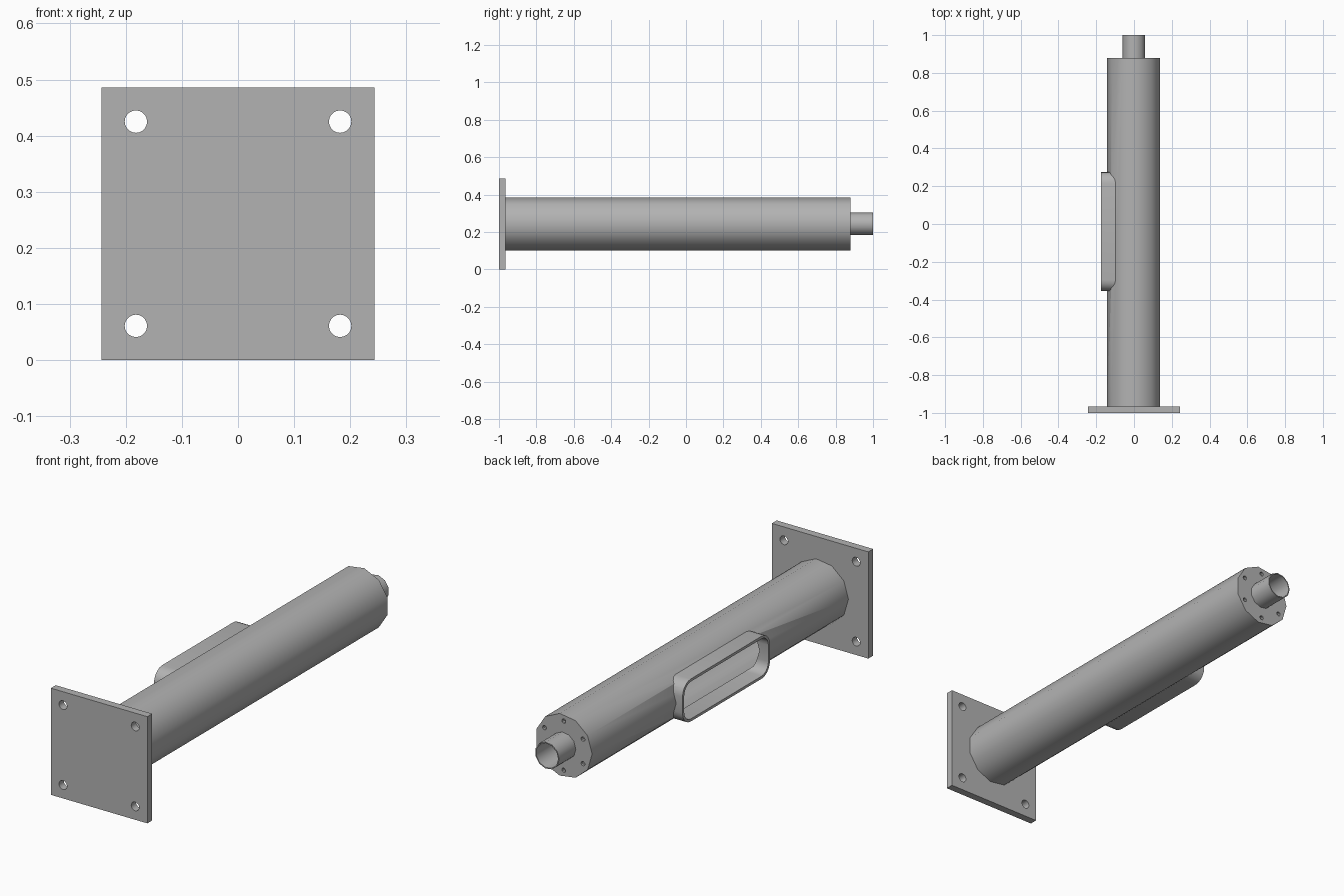
import bpy, bmesh
from math import cos, sin, pi, radians

if "Cube" in bpy.data.objects:
    bpy.data.objects.remove(bpy.data.objects["Cube"])

steel = bpy.data.materials.new("grey steel")
steel.use_nodes = True
steel.diffuse_color = (0.45, 0.45, 0.45, 1)
steel.node_tree.nodes["Principled BSDF"].inputs["Base Color"].default_value = (0.45, 0.45, 0.45, 1)

AXIS_Z = 0.243      # height of the tube axis
TUBE_R, WALL = 0.143, 0.013
TUBE_FRONT, TUBE_BACK = -0.965, 0.88


def circle(radius, sides, u=0.0, v=AXIS_Z):
    return [(u + radius * cos(pi + 2 * pi * k / sides),
             v + radius * sin(pi + 2 * pi * k / sides)) for k in range(sides)]


def rounded_rect(half_u, half_v, radius, u, v, steps=5):
    points = []
    for quarter, (su, sv) in enumerate([(1, 1), (-1, 1), (-1, -1), (1, -1)]):
        for k in range(steps + 1):
            a = (quarter + k / steps) * pi / 2
            points.append((u + su * (half_u - radius) + radius * cos(a),
                           v + sv * (half_v - radius) + radius * sin(a)))
    return points


def prism(name, profile, start, end, axis="y"):
    """Extrude a profile given in (x, z) along y, or in (y, z) along x."""
    bm = bmesh.new()

    def place(d):
        return [bm.verts.new((u, d, v) if axis == "y" else (d, u, v)) for u, v in profile]

    a, b = place(start), place(end)
    bm.faces.new(a)
    bm.faces.new(b)
    for i in range(len(a)):
        j = (i + 1) % len(a)
        bm.faces.new((a[i], a[j], b[j], b[i]))
    bmesh.ops.recalc_face_normals(bm, faces=bm.faces)
    mesh = bpy.data.meshes.new(name)
    bm.to_mesh(mesh)
    bm.free()
    mesh.materials.append(steel)
    obj = bpy.data.objects.new(name, mesh)
    bpy.context.collection.objects.link(obj)
    return obj


def activate(obj):
    bpy.ops.object.select_all(action="DESELECT")
    obj.select_set(True)
    bpy.context.view_layer.objects.active = obj


def cut(obj, cutters):
    for cutter in cutters:
        activate(obj)
        mod = obj.modifiers.new("cut", "BOOLEAN")
        mod.operation, mod.solver, mod.object = "DIFFERENCE", "EXACT", cutter
        bpy.ops.object.modifier_apply(modifier=mod.name)
        bpy.data.objects.remove(cutter)


def core():
    return prism("core_cutter", circle(TUBE_R - WALL, 11), TUBE_FRONT - 0.05, TUBE_BACK - 0.02)


def window(start, end, inset):
    return prism("window_rim", rounded_rect(0.315 - inset, 0.097 - inset, 0.06 - inset, -0.04, AXIS_Z),
                 start, end, "x")


# Square mounting plate with four bolt holes
plate = prism("mounting_plate", [(-0.243, 0), (0.243, 0), (0.243, 0.486), (-0.243, 0.486)],
              -1.0, TUBE_FRONT)
cut(plate, [prism("bolt_cutter", circle(0.02, 20, sx * 0.182, AXIS_Z + sz * 0.182), -1.1, -0.9)
            for sx in (-1, 1) for sz in (-1, 1)])

# Hollow main tube with a closed, drilled back end and a side window
tube = prism("main_tube", circle(TUBE_R, 11), TUBE_FRONT, TUBE_BACK)
screws = [prism("screw_cutter", circle(0.01, 10, 0.112 * cos(a), AXIS_Z + 0.112 * sin(a)), 0.8, 0.95)
          for a in [pi / 6 + k * pi / 3 for k in range(6)]]
bore = prism("bore_cutter", circle(0.056, 11), 0.8, 0.95)
cut(tube, [core(), window(-0.25, -0.03, 0.012), bore] + screws)

# Short outlet pipe at the back
pipe = prism("outlet_pipe", circle(0.061, 11), TUBE_BACK - 0.02, 1.0)
cut(pipe, [prism("pipe_cutter", circle(0.056, 11), 0.8, 1.1)])

# Raised rim around the side window, trimmed to the tube's inside
rim = window(-0.175, -0.04, 0)
cut(rim, [window(-0.25, 0.0, 0.012), core()])

for part in (plate, tube, pipe, rim):
    activate(part)
    bpy.ops.object.shade_smooth_by_angle(angle=radians(35))
